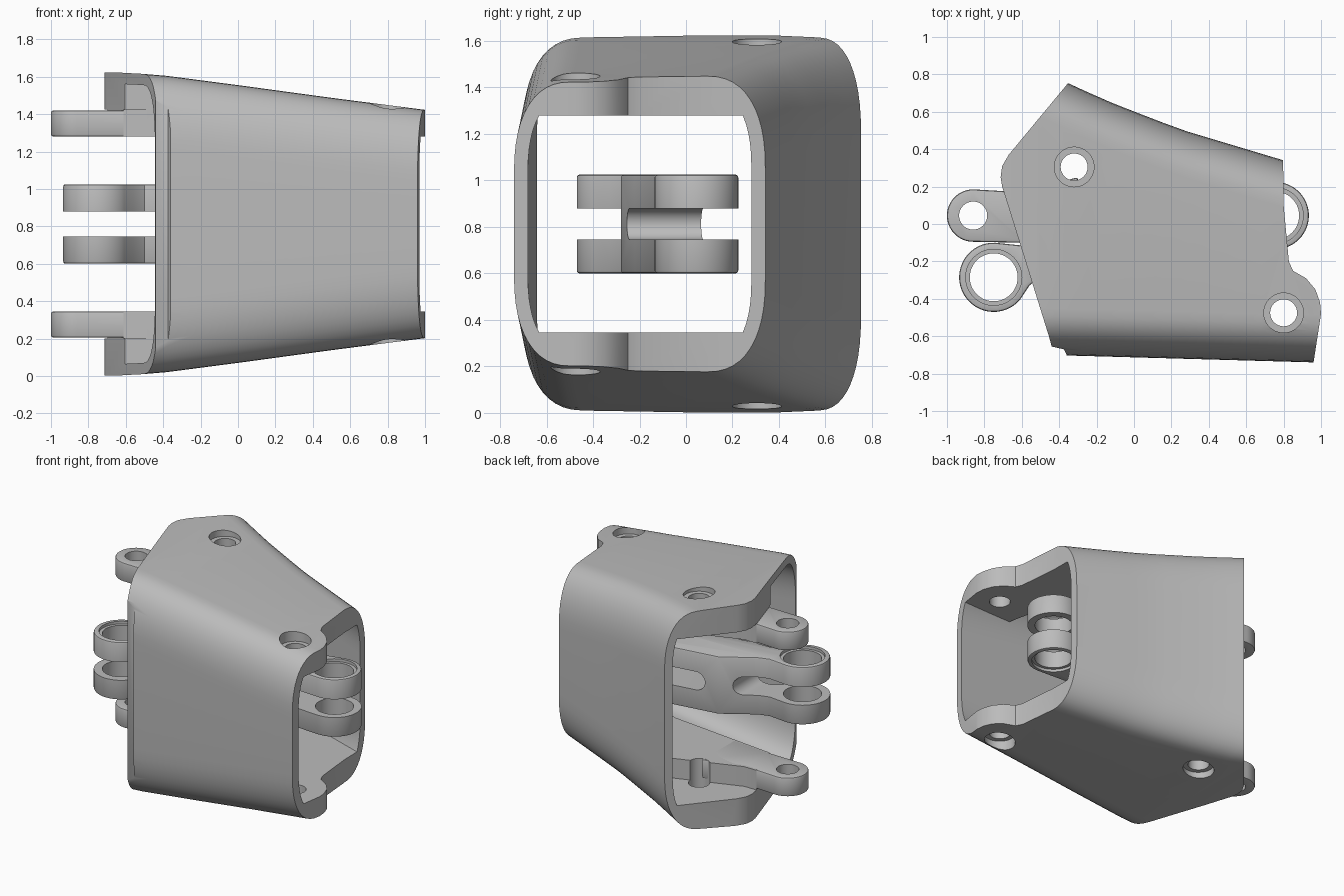
import bpy, bmesh
from math import sin, cos, pi, radians

cube = bpy.data.objects.get("Cube")
if cube:
    bpy.data.objects.remove(cube, do_unlink=True)

MID = 0.8125  # mirror height of the whole part

grey = bpy.data.materials.new("plain grey")
grey.use_nodes = True
grey.diffuse_color = (0.5, 0.5, 0.5, 1)
grey.node_tree.nodes["Principled BSDF"].inputs["Base Color"].default_value = (0.5, 0.5, 0.5, 1)


def finish_mesh(bm, name):
    bmesh.ops.recalc_face_normals(bm, faces=bm.faces)
    mesh = bpy.data.meshes.new(name)
    bm.to_mesh(mesh)
    bm.free()
    mesh.materials.append(grey)
    ob = bpy.data.objects.new(name, mesh)
    bpy.context.collection.objects.link(ob)
    return ob


def loft(name, rings):
    bm = bmesh.new()
    loops = [[bm.verts.new(p) for p in ring] for ring in rings]
    n = len(loops[0])
    for a, b in zip(loops, loops[1:]):
        for i in range(n):
            j = (i + 1) % n
            bm.faces.new((a[i], a[j], b[j], b[i]))
    bm.faces.new(loops[0])
    bm.faces.new(loops[-1])
    return finish_mesh(bm, name)


def prism(name, plan, z0, z1):
    return loft(name, [[(x, y, z) for x, y in plan] for z in (z0, z1)])


def arc(cx, cy, r, a0, a1, n=32):
    return [(cx + r * cos(radians(a0 + (a1 - a0) * i / n)),
             cy + r * sin(radians(a0 + (a1 - a0) * i / n))) for i in range(n + 1)]


def disc(name, c, r, z0, z1):
    return prism(name, arc(*c, r, 0, 360, 48)[:-1], z0, z1)


def bake(ob):
    dg = bpy.context.evaluated_depsgraph_get()
    mesh = bpy.data.meshes.new_from_object(ob.evaluated_get(dg))
    ob.modifiers.clear()
    ob.data = mesh


def combine(ob, tools, op="DIFFERENCE"):
    for t in tools:
        m = ob.modifiers.new("cut", "BOOLEAN")
        m.operation, m.solver, m.object = op, "EXACT", t
    bake(ob)
    for t in tools:
        bpy.data.objects.remove(t, do_unlink=True)


def chamfer(ob, w):
    m = ob.modifiers.new("edge", "BEVEL")
    m.width, m.segments, m.limit_method, m.angle_limit = w, 2, "ANGLE", radians(60)
    bake(ob)


def smooth(ob):
    bpy.ops.object.select_all(action="DESELECT")
    ob.select_set(True)
    bpy.context.view_layer.objects.active = ob
    bpy.ops.object.shade_smooth_by_angle(angle=radians(30))


def blend(x, table):
    for (x0, v0), (x1, v1) in zip(table, table[1:]):
        if x <= x1:
            return v0 + (v1 - v0) * (x - x0) / (x1 - x0)
    return table[-1][1]


# Tapered tube: each section is a rounded box that changes along x
BACK = [(-0.8, 0.98), (-0.35, 0.75), (-0.1, 0.64), (0.25, 0.505), (0.8, 0.34), (1.1, 0.26)]
TOP = [(-0.8, 1.625), (-0.6, 1.622), (-0.4, 1.607), (0, 1.555), (0.5, 1.487), (1.1, 1.41)]


def section(x, wall):
    back = blend(x, BACK) - wall
    front = -0.713 - 0.028 * x + wall
    half = blend(x, TOP) - MID - wall
    pts = []
    for sy, sz in ((1, 1), (-1, 1), (-1, -1), (1, -1)):
        ry, rz = (0.25 - wall, 0.4 - wall)
        for i in range(13):
            t = pi / 2 * i / 12
            if sy * sz < 0:
                t = pi / 2 - t
            edge = back if sy > 0 else front
            y = edge - sy * ry + sy * ry * max(cos(t), 0) ** 0.85
            z = MID + sz * (half - rz + rz * max(sin(t), 0) ** 0.85)
            pts.append((x, y, z))
    return pts


def tube(name, wall, x0, x1):
    return loft(name, [section(x0 + (x1 - x0) * i / 14, wall) for i in range(15)])


housing = tube("housing", 0, -0.78, 1.08)
cavity = tube("cavity", 0.06, -0.8, 1.1)

# Thick pads inside the roof and floor stay solid
pad = [(-1.2, -0.12), (1.2, -0.12), (1.2, 1.2), (-1.2, 1.2)]
rib = [(-1.2, -0.09), (-0.6, -0.1), (0.22, -0.19), (0.5, -0.3), (0.65, -1), (1.2, -1),
       (1.2, 1.2), (0.4, 1.2), (0.2, 0.45), (-0.15, 0.34), (-0.6, 0.18), (-1.2, 0.18)]
for plan, depth in ((pad, 0.2), (rib, 0.345)):
    combine(cavity, [prism("low", plan, -0.5, depth),
                     prism("high", plan, 2 * MID - depth, 2.2)])
combine(housing, [cavity])

# Trim both ends to the plan outline
outline = [(-0.36, -1), (-0.36, -0.7), (-0.375, -0.67), (-0.44, -0.655), (-0.455, -0.6),
           (-0.705, 0.2), (-0.713, 0.25), (-0.705, 0.31), (-0.67, 0.37), (-0.355, 0.75),
           (-0.15, 1), (0.79, 1), (0.8, 0.1), (0.828, -0.2), (0.85, -0.25), (0.92, -0.29),
           (0.97, -0.35), (0.995, -0.42), (1, -0.48), (0.96, -0.74), (0.955, -1)]
combine(housing, [prism("trim", outline, -0.5, 2.2)], "INTERSECT")

# Counterbored screw holes, through roof and floor
for c, seat in (((-0.32, 0.305), 1.56), ((0.8, -0.475), 1.385)):
    combine(housing, [disc("hole", c, 0.072, -0.5, 0.6), disc("hole", c, 0.072, 1, 2.2),
                      disc("bore", c, 0.106, seat, 2.2),
                      disc("bore", c, 0.106, -0.5, 2 * MID - seat)])
smooth(housing)

# Upper and lower mounting arms
eye = (-0.86, 0.045)
arm_plan = arc(*eye, 0.14, 85, 270) + [(-0.6, -0.1), (-0.3, -0.13), (-0.3, 0.25), (-0.6, 0.17)]
for name, z0 in (("lower_arm", 0.205), ("upper_arm", 1.28)):
    arm = prism(name, arm_plan, z0, z0 + 0.14)
    chamfer(arm, 0.012)
    combine(arm, [disc("hole", eye, 0.075, z0 - 0.1, z0 + 0.3)])
    smooth(arm)

# Central forked link
left_eye, right_eye = (-0.75, -0.285), (0.755, 0.045)
link_plan = (arc(*left_eye, 0.185, 320, 80)
             + [(-0.6, -0.115), (-0.52, -0.09), (-0.3, 0.05), (0.5, 0.17)]
             + arc(*right_eye, 0.18, 105, -95)
             + [(0.5, -0.12), (0, -0.22), (-0.35, -0.28), (-0.5, -0.28), (-0.56, -0.33)])
link = prism("forked_link", link_plan, 0.6, 1.025)
chamfer(link, 0.012)


def slot(x_end, x_out):
    # horizontal slot with a rounded inner end
    s = 1 if x_out > x_end else -1
    r = 0.067
    prof = [(x_out, MID - r)] + [(x_end + s * r - s * r * cos(t * pi / 16), MID + r * sin(t * pi / 16))
                                 for t in range(-8, 9)] + [(x_out, MID + r)]
    return loft("slot", [[(x, y, z) for x, z in prof] for y in (-0.8, 0.6)])


combine(link, [slot(-0.38, -1.2), slot(-0.2, 1.2)])
for c in (left_eye, right_eye):
    combine(link, [disc("hole", c, 0.128, 0.4, 1.2), disc("lip", c, 0.15, 1.005, 1.2),
                   disc("lip", c, 0.15, 0.4, 0.62)])
smooth(link)
